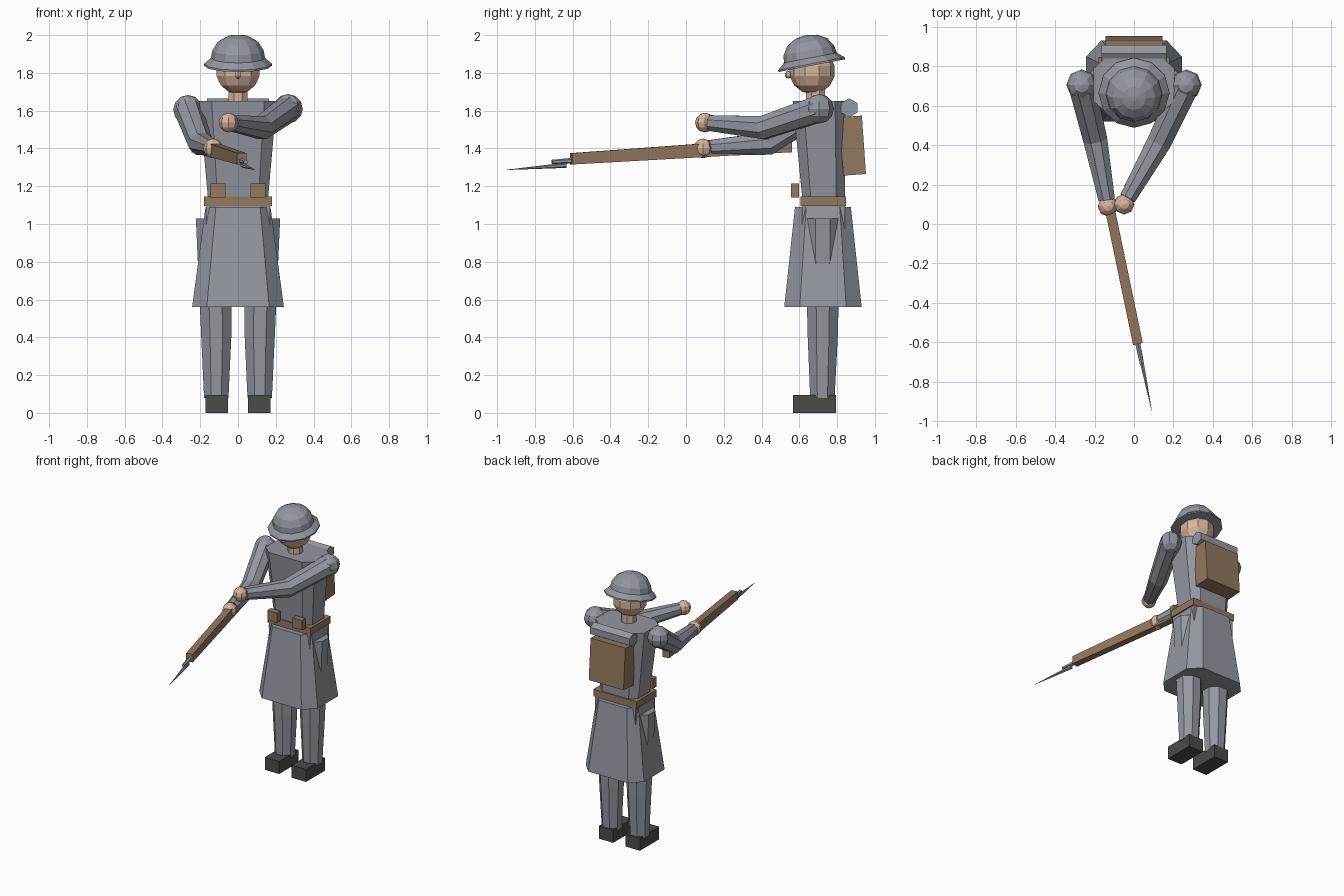
import bpy, bmesh, math
from mathutils import Vector, Matrix

if "Cube" in bpy.data.objects:
    bpy.data.objects.remove(bpy.data.objects["Cube"], do_unlink=True)


def material(name, rgb):
    m = bpy.data.materials.new(name)
    m.use_nodes = True
    m.diffuse_color = (*rgb, 1)
    bsdf = next(n for n in m.node_tree.nodes if n.type == 'BSDF_PRINCIPLED')
    bsdf.inputs["Base Color"].default_value = (*rgb, 1)
    return m


CLOTH = material("grey cloth", (0.29, 0.31, 0.35))
LEATHER = material("brown leather", (0.29, 0.19, 0.115))
SKIN = material("skin", (0.68, 0.46, 0.33))
BOOT = material("dark boot", (0.07, 0.07, 0.065))


def finish(bm, name, mat):
    bmesh.ops.recalc_face_normals(bm, faces=bm.faces)
    mesh = bpy.data.meshes.new(name)
    bm.to_mesh(mesh)
    bm.free()
    mesh.materials.append(mat)
    ob = bpy.data.objects.new(name, mesh)
    bpy.context.collection.objects.link(ob)
    return ob


def box(name, centre, size, mat, tilt=0.0):
    bm = bmesh.new()
    bmesh.ops.create_cube(bm, size=1)
    bm.transform(Matrix.Translation(centre) @ Matrix.Rotation(tilt, 4, 'X')
                 @ Matrix.Diagonal((*size, 1)))
    return finish(bm, name, mat)


def ball(name, centre, r, mat, seg=10, rings=7):
    bm = bmesh.new()
    bmesh.ops.create_uvsphere(bm, u_segments=seg, v_segments=rings, radius=r)
    bm.transform(Matrix.Translation(centre))
    return finish(bm, name, mat)


def skin_rings(name, rings, mat):
    """Join rings of points into a capped tube."""
    bm = bmesh.new()
    loops = [[bm.verts.new(p) for p in ring] for ring in rings]
    for a, b in zip(loops, loops[1:]):
        for i in range(len(a)):
            j = (i + 1) % len(a)
            bm.faces.new((a[i], a[j], b[j], b[i]))
    bm.faces.new(loops[0][::-1])
    bm.faces.new(loops[-1])
    return finish(bm, name, mat)


def tube(name, stations, mat, sides=8):
    """Faceted limb through (point, radius) stations."""
    pts = [Vector(p) for p, r in stations]
    rings = []
    for i, (p, r) in enumerate(stations):
        d = (pts[min(i + 1, len(pts) - 1)] - pts[max(i - 1, 0)]).normalized()
        up = Vector((0, 1, 0)) if abs(d.z) > 0.9 else Vector((0, 0, 1))
        u = d.cross(up).normalized()
        v = u.cross(d)
        angles = [2 * math.pi * (k + 0.5) / sides for k in range(sides)]
        rings.append([pts[i] + r * (u * math.cos(a) + v * math.sin(a)) for a in angles])
    return skin_rings(name, rings, mat)


def chamfered(name, levels, mat):
    """Eight-sided body; each level is z, centre y, half width, half depth."""
    rings = []
    for z, cy, hx, hy in levels:
        cx, cd = hx * 0.68, hy * 0.6
        quarter = [(hx, -cd), (hx, cd), (cx, hy), (-cx, hy)]
        ring = quarter + [(-x, -y) for x, y in quarter]
        rings.append([(x, cy + y, z) for x, y in ring])
    return skin_rings(name, rings, mat)


# Coat, hips and belt
chamfered("coat_torso", [(1.09, 0.73, 0.155, 0.11), (1.65, 0.705, 0.205, 0.14)], CLOTH)
chamfered("coat_skirt", [(0.56, 0.725, 0.243, 0.205), (1.09, 0.725, 0.172, 0.148)], CLOTH)
box("hips", (0, 0.728, 1.035), (0.34, 0.23, 0.13), CLOTH)
box("belt", (0, 0.727, 1.12), (0.36, 0.24, 0.052), LEATHER)

# Legs, boots and belt pouches
for side, s in (("left", 1), ("right", -1)):
    tube(side + "_leg", [((s * 0.115, 0.722, 0.08), 0.07), ((s * 0.115, 0.724, 0.4), 0.086),
                         ((s * 0.128, 0.724, 1.03), 0.103)], CLOTH)
    box(side + "_boot", (s * 0.112, 0.68, 0.0475), (0.12, 0.228, 0.095), BOOT)
    box(side + "_pouch", (s * 0.105, 0.577, 1.178), (0.08, 0.042, 0.074), LEATHER)

# Arms: shoulder, elbow, wrist
ARMS = {"left": ((0.265, 0.705, 1.61), (0.125, 0.41, 1.51), (-0.05, 0.10, 1.537)),
        "right": ((-0.265, 0.705, 1.605), (-0.197, 0.43, 1.425), (-0.132, 0.09, 1.40))}
for side, (shoulder, elbow, hand) in ARMS.items():
    ball(side + "_shoulder", shoulder, 0.078, CLOTH, 8, 6)
    wrist = Vector(hand).lerp(Vector(elbow), 0.1)
    tube(side + "_arm", [(shoulder, 0.074), (elbow, 0.066), (wrist, 0.045)], CLOTH)
    ball(side + "_hand", hand, 0.052, SKIN, 8, 6)

# Neck and head
tube("neck", [((0, 0.685, 1.62), 0.054), ((0, 0.685, 1.75), 0.054)], SKIN)
ball("head", (0, 0.668, 1.81), 0.122, SKIN)
ball("nose", (0, 0.542, 1.79), 0.02, SKIN, 6, 5)

# Helmet: dome and flared brim, tipped forward
profile = [(0.115, -0.02), (0.18, -0.022), (0.18, -0.012), (0.143, 0.02), (0.136, 0.06),
           (0.108, 0.105), (0.06, 0.133), (0.012, 0.142)]
tip = Matrix.Translation((0, 0.662, 1.86)) @ Matrix.Rotation(0.19, 4, 'X')
STEPS = 12
skin_rings("helmet", [[tip @ Vector((r * math.cos(2 * math.pi * k / STEPS),
                                     r * math.sin(2 * math.pi * k / STEPS), z))
                       for k in range(STEPS)] for r, z in profile], CLOTH)

# Backpack and bedroll
box("backpack", (0, 0.882, 1.415), (0.29, 0.12, 0.31), LEATHER, 0.07)
tube("bedroll", [((-0.165, 0.864, 1.615), 0.05), ((0.165, 0.864, 1.615), 0.05)], CLOTH, 6)

# Rifle stock, tapered from butt to muzzle
rings = []
for point, w, h in (((-0.222, 0.555, 1.42), 0.025, 0.04), ((0.02, -0.608, 1.345), 0.025, 0.03)):
    across = Vector((0.98, 0.2, 0))
    rings.append([Vector(point) + across * a * w + Vector((0, 0, b * h))
                  for a, b in ((-1, -1), (1, -1), (1, 1), (-1, 1))])
skin_rings("rifle_stock", rings, LEATHER)

# Barrel tip and bayonet
tube("rifle_muzzle", [((0.018, -0.6, 1.335), 0.015), ((0.04, -0.71, 1.328), 0.012)], CLOTH, 6)
tube("bayonet", [((0.026, -0.635, 1.311), 0.014), ((0.09, -0.947, 1.287), 0.001)], CLOTH, 6)
